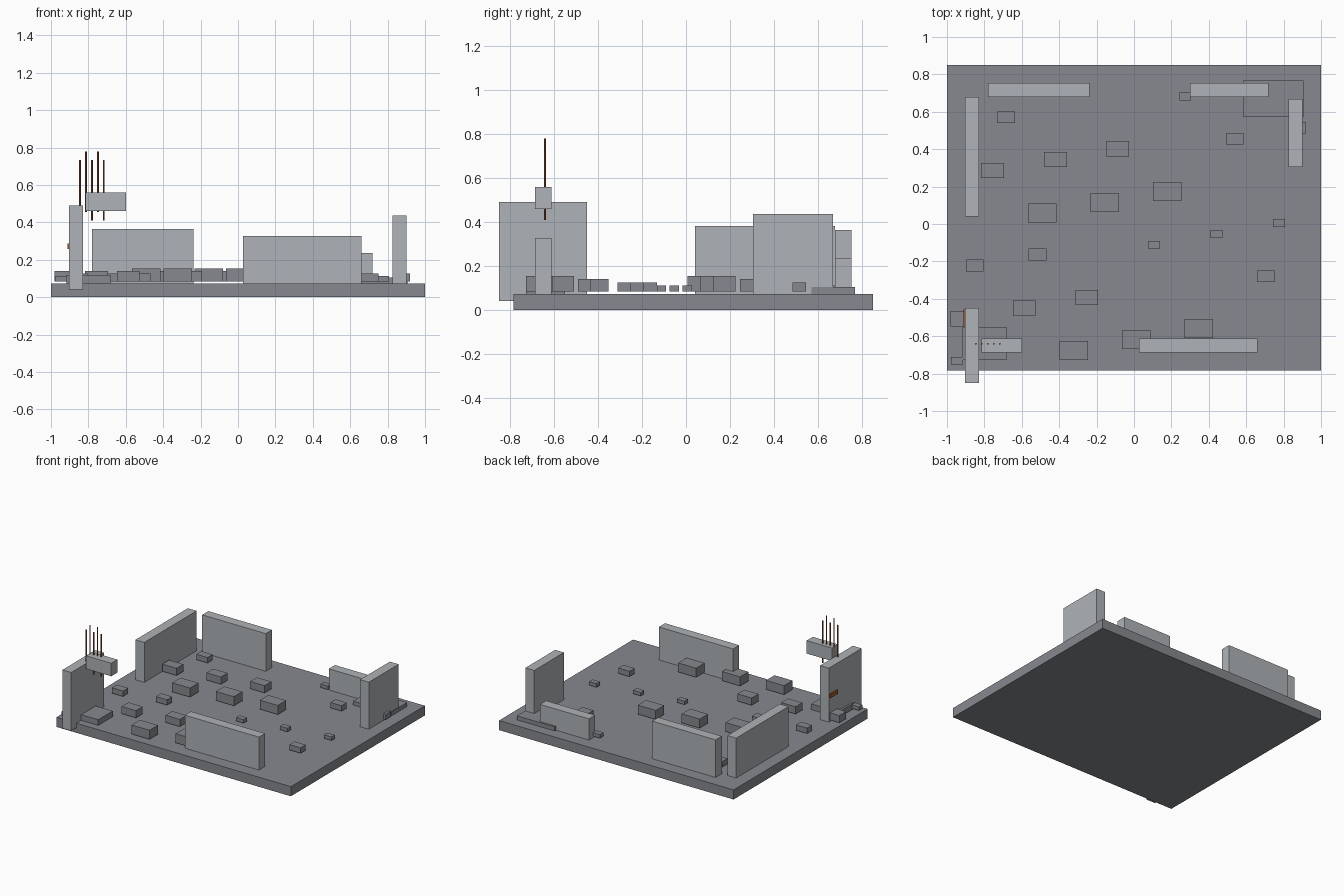
import bpy


def material(name, color):
    mat = bpy.data.materials.new(name)
    mat.diffuse_color = color
    return mat


rust = material("rust", (0.27, 0.09, 0.04, 1))
brick = material("brick", (0.36, 0.10, 0.025, 1))
dark = material("dark_concrete", (0.237, 0.25, 0.272, 1))
pale = material("pale_concrete", (0.43, 0.45, 0.475, 1))


def box(name, x0, x1, y0, y1, z0, z1, mat):
    """Axis-aligned box from its limits."""
    bpy.ops.mesh.primitive_cube_add(
        size=1, location=((x0 + x1) / 2, (y0 + y1) / 2, (z0 + z1) / 2))
    ob = bpy.context.object
    ob.name = name
    ob.scale = (x1 - x0, y1 - y0, z1 - z0)
    bpy.ops.object.transform_apply(location=False, rotation=False, scale=True)
    ob.data.materials.append(mat)
    return ob


# Foundation
TOP = 0.074
box("foundation_slab", -1, 1, -0.784, 0.849, 0, TOP, dark)

# Remaining walls
box("back_left_wall", -0.78, -0.238, 0.678, 0.753, TOP, 0.364, pale)
box("back_right_wall", 0.30, 0.718, 0.678, 0.753, TOP, 0.237, pale)
box("left_wall", -0.903, -0.828, 0.041, 0.678, TOP, 0.382, pale)
box("right_wall", 0.827, 0.902, 0.305, 0.668, TOP, 0.437, pale)
box("front_wall", 0.027, 0.66, -0.687, -0.612, TOP, 0.328, pale)
box("corner_pillar", -0.903, -0.828, -0.849, -0.45, 0.04, 0.49, pale)
box("broken_beam", -0.815, -0.60, -0.687, -0.612, 0.46, 0.56, pale)
box("exposed_brick", -0.912, -0.90, -0.548, -0.457, 0.258, 0.288, brick)

# Reinforcing bars through the broken beam
for i in range(5):
    z = 0.572 + 0.045 * (i % 2)
    bpy.ops.mesh.primitive_cylinder_add(
        vertices=12, radius=0.0045, depth=0.325, location=(-0.845 + 0.032 * i, -0.641, z))
    bpy.context.object.name = f"rebar_{i + 1}"
    bpy.context.object.data.materials.append(rust)
    bpy.ops.object.shade_smooth_by_angle(angle=0.6)

# Fallen plates
box("front_fallen_plate", -0.918, -0.683, -0.727, -0.55, TOP, 0.118, dark)
box("back_fallen_plate", 0.583, 0.905, 0.571, 0.768, TOP, 0.105, dark)

# Rubble: size class -> (width, depth, height) and block centres
RUBBLE = {
    "large": ((0.153, 0.102, 0.070), [
        (-0.49, 0.058), (-0.157, 0.116), (0.177, 0.174),
        (-0.322, -0.676), (0.012, -0.618), (0.346, -0.559)]),
    "medium": ((0.122, 0.082, 0.056), [
        (-0.756, 0.286), (-0.42, 0.345), (-0.088, 0.403),
        (-0.253, -0.393), (-0.587, -0.45), (-0.921, -0.507)]),
    "small": ((0.095, 0.062, 0.042), [
        (-0.684, 0.57), (0.539, 0.455), (0.873, 0.514),
        (-0.516, -0.163), (-0.851, -0.222), (0.704, -0.28)]),
    "tiny": ((0.064, 0.042, 0.028), [
        (0.274, 0.681), (0.776, 0.006), (0.441, -0.053),
        (0.108, -0.111), (-0.946, -0.731)]),
}
for label, ((w, d, h), centres) in RUBBLE.items():
    for i, (x, y) in enumerate(centres):
        box(f"{label}_rubble_{i + 1}", x - w / 2, x + w / 2,
            y - d / 2, y + d / 2, 0.084, 0.084 + h, dark)
